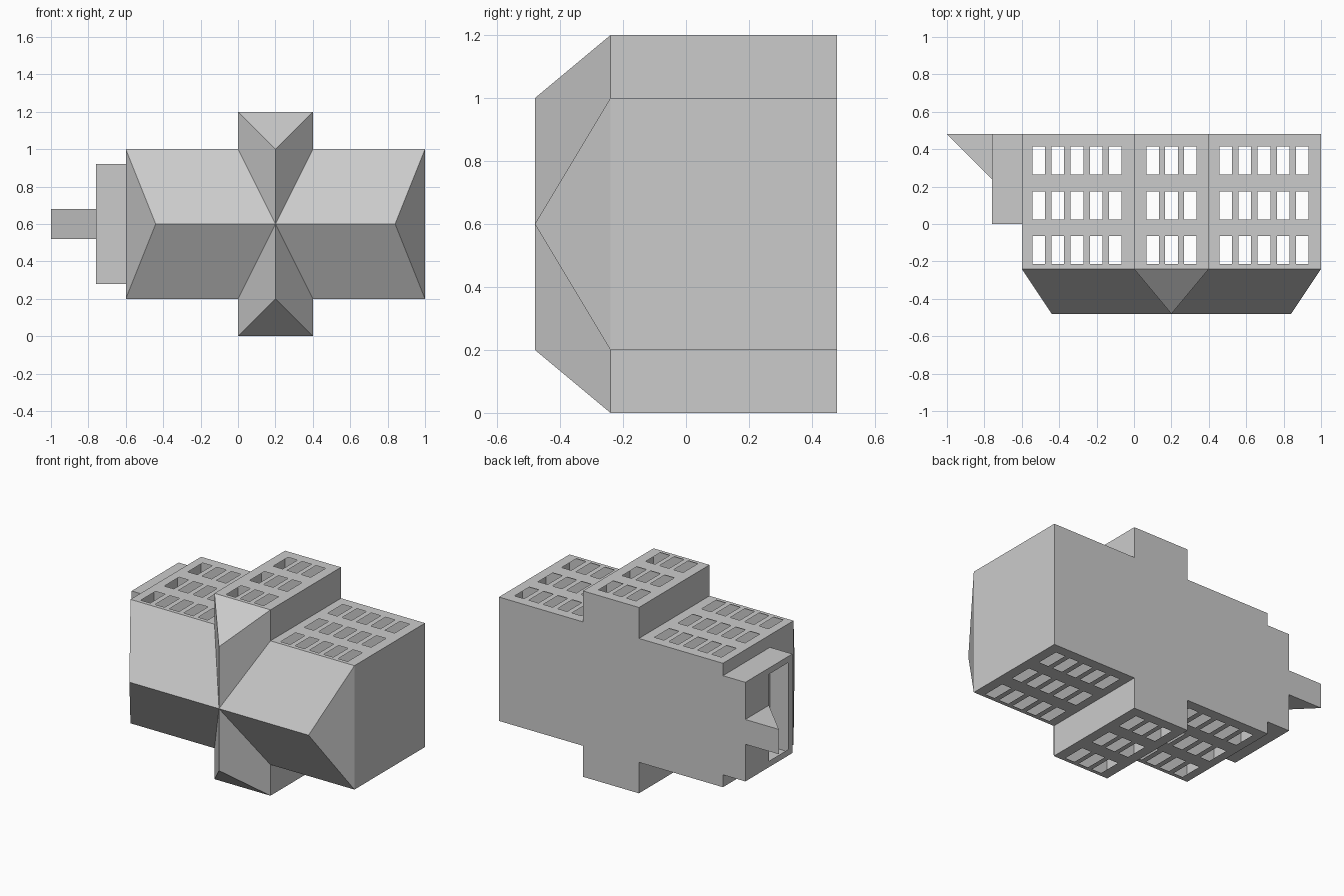
import bpy, bmesh
from mathutils import Vector

if "Cube" in bpy.data.objects:
    bpy.data.objects.remove(bpy.data.objects["Cube"])

MID = 0.6                               # mirror plane height
EAVE, RIDGE, BASE = -0.24, -0.48, 0.48  # levels along y


def build(name, faces, centre=None):
    """Mesh from polygons; faces are turned to point away from centre."""
    bm = bmesh.new()
    for pts in faces:
        f = bm.faces.new([bm.verts.new(p) for p in pts])
        f.normal_update()
        if centre and f.normal.dot(f.calc_center_median() - Vector(centre)) < 0:
            f.normal_flip()
    bmesh.ops.remove_doubles(bm, verts=bm.verts, dist=1e-5)
    me = bpy.data.meshes.new(name)
    bm.to_mesh(me)
    bm.free()
    ob = bpy.data.objects.new(name, me)
    bpy.context.collection.objects.link(ob)
    return ob


def panel(us, vs, place, is_hole):
    """Grid of quads between cut lines, leaving out the holes."""
    out = []
    for i in range(len(us) - 1):
        for j in range(len(vs) - 1):
            if not is_hole(i, j):
                a, b, c, d = us[i], us[i + 1], vs[j], vs[j + 1]
                out.append([place(a, c), place(b, c), place(b, d), place(a, d)])
    return out


def window_cuts(lo, hi, centres, half):
    return [lo] + [c + s * half for c in centres for s in (-1, 1)] + [hi]


def both(pts):
    """Points (x, y, height from the mirror plane) on both sides."""
    return [[(x, y, MID + s * h) for x, y, h in pts] for s in (1, -1)]


# Walls: three windowed panels on each long side, plain end walls
rows = window_cuts(EAVE, BASE, [-0.14, 0.10, 0.34], 0.075)
sections = [(-0.6, 0.0, 0.4, [-0.51 + 0.1025 * i for i in range(5)]),
            (0.0, 0.4, 0.6, [0.1, 0.2, 0.3]),
            (0.4, 1.0, 0.4, [0.49 + 0.1025 * i for i in range(5)])]
walls = []
for x0, x1, h, cols in sections:
    for s in (1, -1):
        walls += panel(window_cuts(x0, x1, cols, 0.034), rows,
                       lambda x, y: (x, y, MID + s * h),
                       lambda i, j: i % 2 and j % 2)
for x in (0.0, 0.4):
    walls += both([(x, EAVE, 0.4), (x, BASE, 0.4), (x, BASE, 0.6), (x, EAVE, 0.6)])
for x in (-0.6, 1.0):
    walls.append([(x, EAVE, 0.2), (x, BASE, 0.2), (x, BASE, 1.0), (x, EAVE, 1.0)])
build("walls", walls, (0.2, 0.1, MID))

# Crossed hip roof
E, R = EAVE, RIDGE
cross = (0.2, R, 0)
roof = []
for eave_x, wing_x, ridge_x in ((-0.6, 0.0, -0.44), (1.0, 0.4, 0.84)):
    roof += both([(eave_x, E, 0.4), (wing_x, E, 0.4), cross, (ridge_x, R, 0)])
    roof += both([(wing_x, E, 0.4), (wing_x, E, 0.6), (0.2, R, 0.4), cross])
    roof.append([(eave_x, E, 0.2), (eave_x, E, 1.0), (ridge_x, R, MID)])
roof += both([(0.0, E, 0.6), (0.4, E, 0.6), (0.2, R, 0.4)])
build("roof", roof, (0.2, 0.0, MID))

# Base, storey floors and ceiling
plan = [(-0.6, 0.2), (0, 0.2), (0, 0), (0.4, 0), (0.4, 0.2), (1, 0.2),
        (1, 1), (0.4, 1), (0.4, 1.2), (0, 1.2), (0, 1), (-0.6, 1)]
for name, y in (("base", BASE), ("lower_floor", 0.24), ("upper_floor", 0.0), ("ceiling", EAVE)):
    build(name, [[(x, y, z) for x, z in plan]], (0.2, y - 0.1, MID))

# Porch with a wide opening in its end
px, qx, z0, z1 = -0.76, -0.6, 0.28, 0.92
porch = panel([0.0, 0.045, 0.24, BASE], [z0, 0.32, 0.88, z1],
              lambda y, z: (px, y, z), lambda i, j: (i, j) == (1, 1))
for z in (z0, z1):
    porch.append([(px, 0, z), (qx, 0, z), (qx, BASE, z), (px, BASE, z)])
for y in (0.0, 0.24, BASE):
    porch.append([(px, y, z0), (qx, y, z0), (qx, y, z1), (px, y, z1)])
build("porch", porch, (-0.68, 0.23, MID))

# Ramp up to the porch opening
tri = [(-1.0, BASE), (px, BASE), (px, 0.24)]
ramp = [[(x, y, z) for x, y in tri] for z in (0.52, 0.68)]
for (xa, ya), (xb, yb) in zip(tri, tri[1:] + tri[:1]):
    ramp.append([(xa, ya, 0.52), (xb, yb, 0.52), (xb, yb, 0.68), (xa, ya, 0.68)])
build("entrance_ramp", ramp, (-0.84, 0.40, MID))
